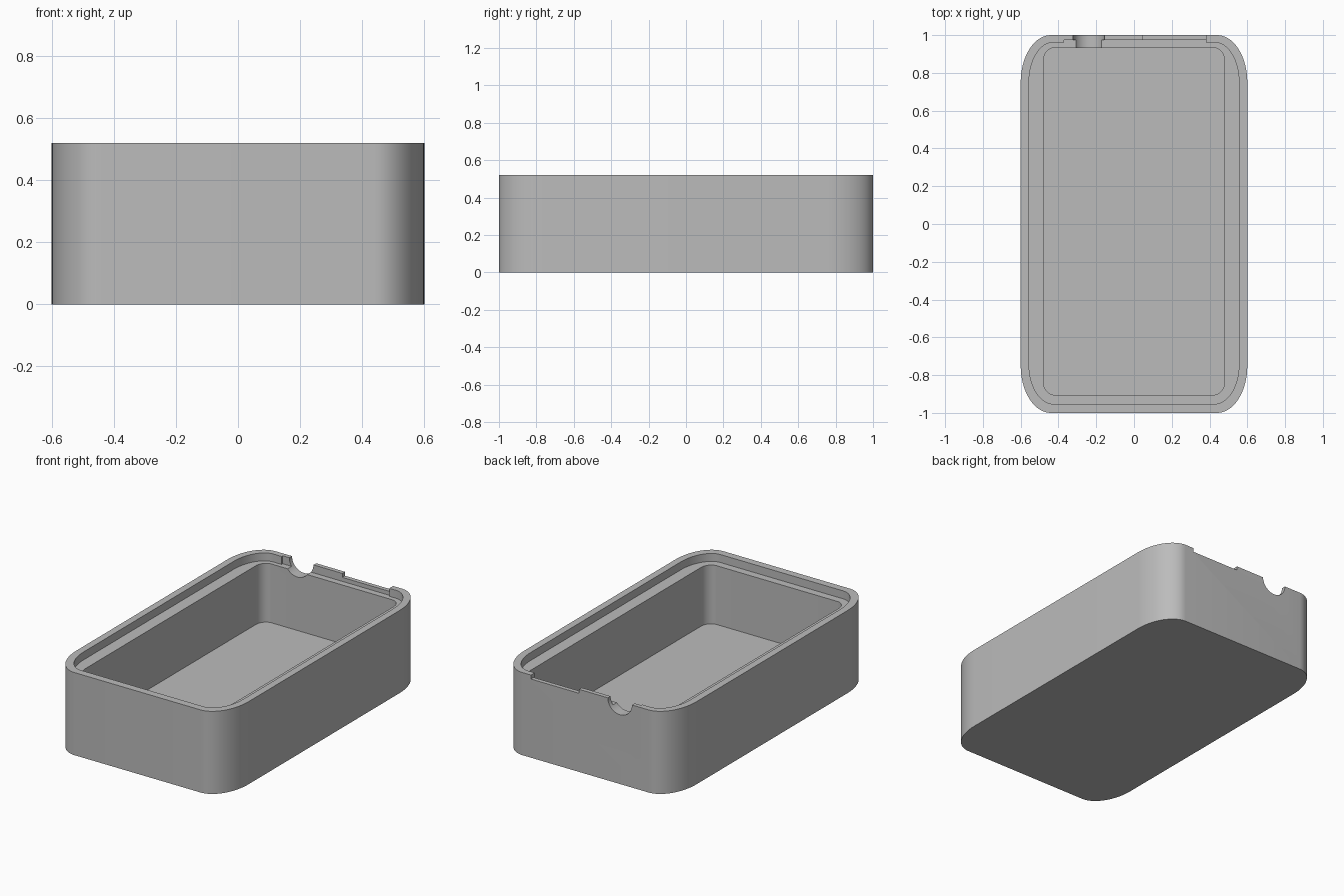
import bpy, bmesh, math
from mathutils import Matrix, Vector

cube = bpy.data.objects.get("Cube")
if cube:
    bpy.data.objects.remove(cube, do_unlink=True)

HEIGHT, LEDGE, FLOOR = 0.52, 0.47, 0.10
OVER = 0.7  # top of the cutters, clear of the rim

grey = bpy.data.materials.new("plain grey")
grey.use_nodes = True
COLOUR = (0.5, 0.5, 0.5, 1)
grey.diffuse_color = COLOUR
grey.node_tree.nodes["Principled BSDF"].inputs["Base Color"].default_value = COLOUR


def make_object(name, bm):
    bmesh.ops.recalc_face_normals(bm, faces=bm.faces[:])
    mesh = bpy.data.meshes.new(name)
    bm.to_mesh(mesh)
    bm.free()
    mesh.materials.append(grey)
    obj = bpy.data.objects.new(name, mesh)
    bpy.context.collection.objects.link(obj)
    return obj


def rounded_block(name, x, y0, y1, z0, z1, rx, ry, steps=16):
    """Block with elliptical vertical corners, symmetric in x."""
    bm = bmesh.new()
    ring = []
    corners = [(x - rx, y1 - ry), (rx - x, y1 - ry), (rx - x, y0 + ry), (x - rx, y0 + ry)]
    for k, (cx, cy) in enumerate(corners):
        for i in range(steps + 1):
            a = (k + i / steps) * math.pi / 2
            ring.append(bm.verts.new((cx + rx * math.cos(a), cy + ry * math.sin(a), z0)))
    base = bm.faces.new(ring)
    grown = bmesh.ops.extrude_face_region(bm, geom=[base])["geom"]
    top = [v for v in grown if isinstance(v, bmesh.types.BMVert)]
    bmesh.ops.translate(bm, verts=top, vec=(0, 0, z1 - z0))
    return make_object(name, bm)


def box(name, low, high):
    bm = bmesh.new()
    low, high = Vector(low), Vector(high)
    place = Matrix.Translation((low + high) / 2) @ Matrix.Diagonal((high - low).to_4d())
    bmesh.ops.create_cube(bm, size=1, matrix=place)
    return make_object(name, bm)


def rod(name, x, y, z, radius, length):
    bm = bmesh.new()
    place = Matrix.Translation((x, y, z)) @ Matrix.Rotation(math.pi / 2, 4, 'X')
    bmesh.ops.create_cone(bm, cap_ends=True, segments=48, radius1=radius,
                          radius2=radius, depth=length, matrix=place)
    return make_object(name, bm)


# Solid outer body
case = rounded_block("open_case", 0.6, -1, 1, 0, HEIGHT, 0.16, 0.25)

cutters = [
    # Lid recess and main cavity
    rounded_block("lid_recess", 0.556, -0.953, 0.962, LEDGE, OVER, 0.13, 0.21),
    rounded_block("cavity", 0.48, -0.905, 0.933, FLOOR, OVER, 0.06, 0.07),
    # Thinned back rim, lowered rim strip and cable notch
    box("rim_thinning", (-0.37, 0.9, LEDGE), (0.38, 0.973, OVER)),
    box("rim_strip", (0.045, 0.9, 0.495), (0.38, 1.1, OVER)),
    rod("cable_notch", -0.24, 1.0, HEIGHT, 0.084, 0.2),
]

for cutter in cutters:
    cutter.hide_render = True
    mod = case.modifiers.new(cutter.name, 'BOOLEAN')
    mod.operation, mod.solver, mod.object = 'DIFFERENCE', 'EXACT', cutter

# Bake the cuts and discard the cutters
bpy.context.view_layer.update()
graph = bpy.context.evaluated_depsgraph_get()
baked = bpy.data.meshes.new_from_object(case.evaluated_get(graph))
case.modifiers.clear()
case.data = baked
for cutter in cutters:
    bpy.data.objects.remove(cutter, do_unlink=True)

bpy.ops.object.select_all(action='DESELECT')
case.select_set(True)
bpy.context.view_layer.objects.active = case
bpy.ops.object.shade_smooth_by_angle(angle=math.radians(30))
